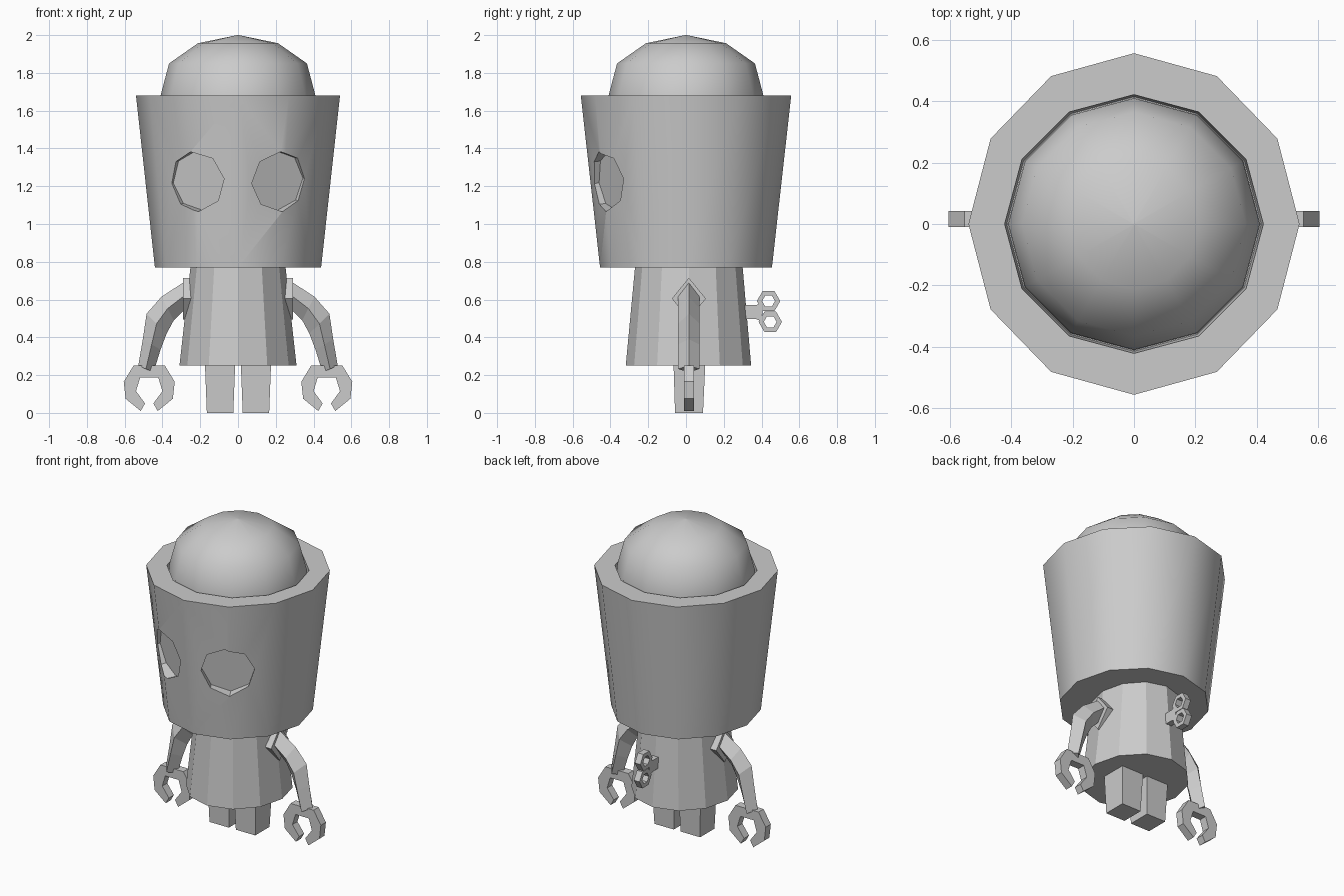
import bpy, bmesh, math
from mathutils import Vector, Matrix

if "Cube" in bpy.data.objects:
    bpy.data.objects.remove(bpy.data.objects["Cube"])

grey = bpy.data.materials.new("light_grey")
grey.diffuse_color = (0.6, 0.6, 0.6, 1)
grey.use_nodes = True
grey.node_tree.nodes["Principled BSDF"].inputs["Base Color"].default_value = grey.diffuse_color


def make(name, verts, faces):
    me = bpy.data.meshes.new(name)
    bm = bmesh.new()
    vs = [bm.verts.new(v) for v in verts]
    for f in faces:
        bm.faces.new([vs[i] for i in f])
    bmesh.ops.recalc_face_normals(bm, faces=bm.faces)
    bm.to_mesh(me)
    bm.free()
    me.materials.append(grey)
    ob = bpy.data.objects.new(name, me)
    bpy.context.collection.objects.link(ob)
    return ob


def loft(name, rings):
    """Closed skin through rings with equal point counts."""
    n = len(rings[0])
    verts = [p for r in rings for p in r]
    faces = [list(range(n)), list(range(len(verts) - n, len(verts)))]
    for k in range(len(rings) - 1):
        for i in range(n):
            j = (i + 1) % n
            faces.append((k * n + i, k * n + j, (k + 1) * n + j, (k + 1) * n + i))
    return make(name, verts, faces)


def ring(rx, ry, z, n=12, cy=0):
    return [(rx * math.cos(2 * math.pi * i / n), cy + ry * math.sin(2 * math.pi * i / n), z)
            for i in range(n)]


def smooth(ob, angle):
    bpy.ops.object.select_all(action='DESELECT')
    ob.select_set(True)
    bpy.context.view_layer.objects.active = ob
    bpy.ops.object.shade_smooth_by_angle(angle=math.radians(angle))


# Head bucket with a rim and a shallow well for the dome
head = loft("head", [ring(.44, .455, .77), ring(.54, .557, 1.68),
                     ring(.422, .422, 1.68), ring(.415, .415, 1.60)])

# Eye sockets: octagonal cuts aimed at the head axis
for s in (-1, 1):
    a = math.radians(27.5)
    out = Vector((s * math.sin(a), -math.cos(a), -.1)).normalized()
    side = Vector((0, 0, 1)).cross(out).normalized()
    up = out.cross(side)
    mid = Vector((s * .437 * math.sin(a), -.437 * math.cos(a), 1.23))
    rings = [[mid + out * d + (side * math.cos(t) + up * math.sin(t)) * .16
              for t in [math.pi / 4 * i + .08 for i in range(8)]] for d in (0, .3)]
    cutter = loft("eye_cutter", rings)
    mod = head.modifiers.new("eye", 'BOOLEAN')
    mod.operation, mod.solver, mod.object = 'DIFFERENCE', 'EXACT', cutter
    bpy.context.view_layer.objects.active = head
    bpy.ops.object.modifier_apply(modifier=mod.name)
    bpy.data.objects.remove(cutter)
smooth(head, 35)

# Dome
dome = loft("dome", [ring(r, r, z) for r, z in
                     ((.412, 1.605), (.41, 1.68), (.365, 1.85), (.212, 1.957), (.004, 2.0))])
smooth(dome, 50)

# Body
loft("body", [ring(.31, .332, .25, cy=.013), ring(.252, .285, .77, cy=.015)])


def slab(name, pts, place, lo, hi):
    """Extrude a flat outline between two depths."""
    return loft(name, [[place(u, v, d) for u, v in pts] for d in (lo, hi)])


# Half of the claw outline: outer edge, then inner edge
claw = [(-.045, .01), (-.125, .075), (-.135, .165), (-.083, .25), (.083, .25), (.135, .165),
        (.125, .075), (.045, .01), (.022, .05), (.07, .115), (.048, .187),
        (-.048, .187), (-.07, .115), (-.022, .05)]
# Arm stations: outer x, z, inner x, z
arm = [(.29, .69, .28, .55), (.405, .615, .34, .49), (.484, .525, .378, .42),
       (.504, .39, .41, .335), (.528, .25, .447, .215)]

for s, tag in ((-1, "left"), (1, "right")):
    # Tapered leg
    loft(tag + "_leg", [[(s * x, y, z) for x, y in ((x0, y0), (x1, y0), (x1, y1), (x0, y1))]
                        for x0, x1, y0, y1, z in ((.025, .165, -.058, .09, 0),
                                                  (.015, .175, -.066, .102, .26))])
    # Curved arm with a diamond section
    loft(tag + "_arm", [[(s * ox, .015, oz), (s * (ox + ix) / 2, .072, (oz + iz) / 2),
                         (s * ix, .015, iz), (s * (ox + ix) / 2, -.042, (oz + iz) / 2)]
                        for ox, oz, ix, iz in arm])
    # Diamond shoulder plate
    slab(tag + "_shoulder", [(.015, .715), (.105, .605), (.015, .495), (-.075, .605)],
         lambda u, v, d: (s * d, u, v), .24, .292)
    # Gripper
    slab(tag + "_claw", [(u + .47, v) for u, v in claw],
         lambda u, v, d: (s * u, d, v), -.01, .042)


# Wind-up key: stem and two hexagonal loops
def side_plane(u, v, d):
    return (d, u, v)


slab("key_stem", [(.26, .497), (.37, .497), (.40, .485), (.405, .535), (.40, .585),
                  (.37, .57), (.26, .57)], side_plane, -.02, .02)
for name, cy, cz in (("upper_key_loop", .437, .592), ("lower_key_loop", .446, .482)):
    hexes = [[(d, cy + r * math.cos(math.pi / 3 * i), cz + r * math.sin(math.pi / 3 * i))
              for i in range(6)] for r, d in ((.062, -.02), (.062, .02), (.034, .02), (.034, -.02))]
    verts = [p for h in hexes for p in h]
    make(name, verts, [(k * 6 + i, k * 6 + (i + 1) % 6, (k + 1) % 4 * 6 + (i + 1) % 6,
                        (k + 1) % 4 * 6 + i) for k in range(4) for i in range(6)])
